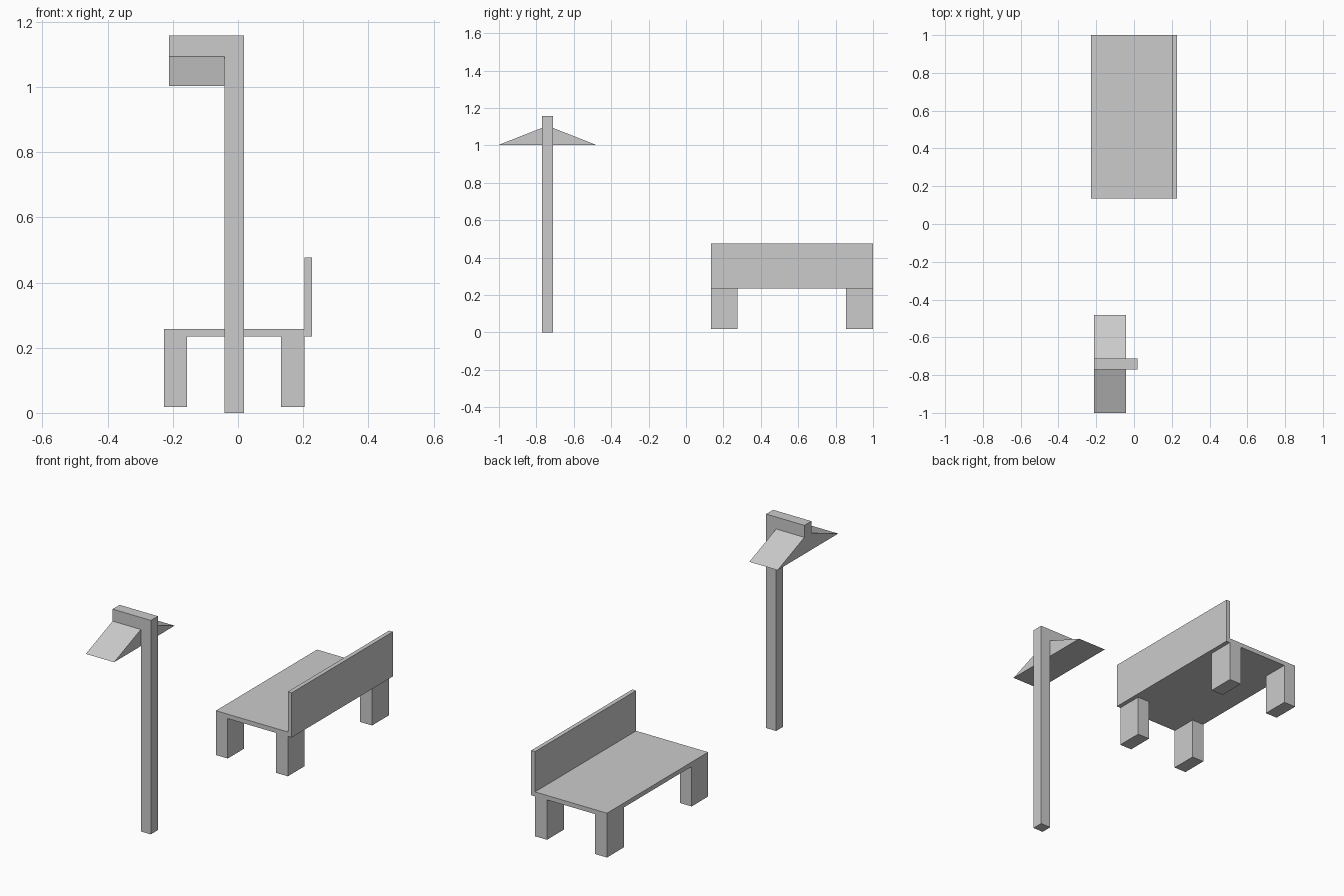
import bpy, bmesh

if "Cube" in bpy.data.objects:
    bpy.data.objects.remove(bpy.data.objects["Cube"])


def add_object(name, bm):
    bmesh.ops.recalc_face_normals(bm, faces=bm.faces)
    mesh = bpy.data.meshes.new(name)
    bm.to_mesh(mesh)
    bm.free()
    obj = bpy.data.objects.new(name, mesh)
    bpy.context.collection.objects.link(obj)
    return obj


def extrude_profile(name, points, offset):
    """Fill a flat outline and extrude it along an offset vector."""
    bm = bmesh.new()
    face = bm.faces.new([bm.verts.new(p) for p in points])
    result = bmesh.ops.extrude_face_region(bm, geom=[face], use_keep_orig=True)
    verts = [v for v in result["geom"] if isinstance(v, bmesh.types.BMVert)]
    bmesh.ops.translate(bm, verts=verts, vec=offset)
    return add_object(name, bm)


def box(name, x, y, z):
    points = [(x[0], y[0], z[0]), (x[1], y[0], z[0]),
              (x[1], y[1], z[0]), (x[0], y[1], z[0])]
    return extrude_profile(name, points, (0, 0, z[1] - z[0]))


# Bench seat and backrest
LEFT, RIGHT = -0.227, 0.204
NEAR, FAR = 0.135, 1.0
SEAT_BOTTOM, SEAT_TOP = 0.234, 0.258
box("seat", (LEFT, RIGHT), (NEAR, FAR), (SEAT_BOTTOM, SEAT_TOP))
box("backrest", (RIGHT, 0.227), (NEAR, FAR), (SEAT_BOTTOM, 0.476))

# Four bench legs
for side, xs in (("front", (LEFT, -0.156)), ("rear", (0.132, RIGHT))):
    for end, ys in (("near", (NEAR, 0.276)), ("far", (0.855, FAR))):
        box(f"{side}_leg_{end}", xs, ys, (0.018, SEAT_BOTTOM))

# Lamp post with its overhanging arm, one L-shaped profile
POST_Y, HALF = -0.741, 0.03
ARM_END, POST_LEFT, POST_RIGHT = -0.211, -0.042, 0.018
ARM_BOTTOM, ARM_TOP = 1.093, 1.158
outline = [(POST_LEFT, 0), (POST_RIGHT, 0), (POST_RIGHT, ARM_TOP),
           (ARM_END, ARM_TOP), (ARM_END, ARM_BOTTOM), (POST_LEFT, ARM_BOTTOM)]
extrude_profile("lamp_post", [(x, POST_Y - HALF, z) for x, z in outline],
                (0, 2 * HALF, 0))

# Sloped lamp shade under the arm
SHADE_BOTTOM, SPAN = 1.003, 0.259
shade = [(-SPAN, SHADE_BOTTOM), (SPAN, SHADE_BOTTOM),
         (HALF, ARM_BOTTOM), (-HALF, ARM_BOTTOM)]
extrude_profile("lamp_shade", [(ARM_END, POST_Y + y, z) for y, z in shade],
                (POST_LEFT - ARM_END, 0, 0))
